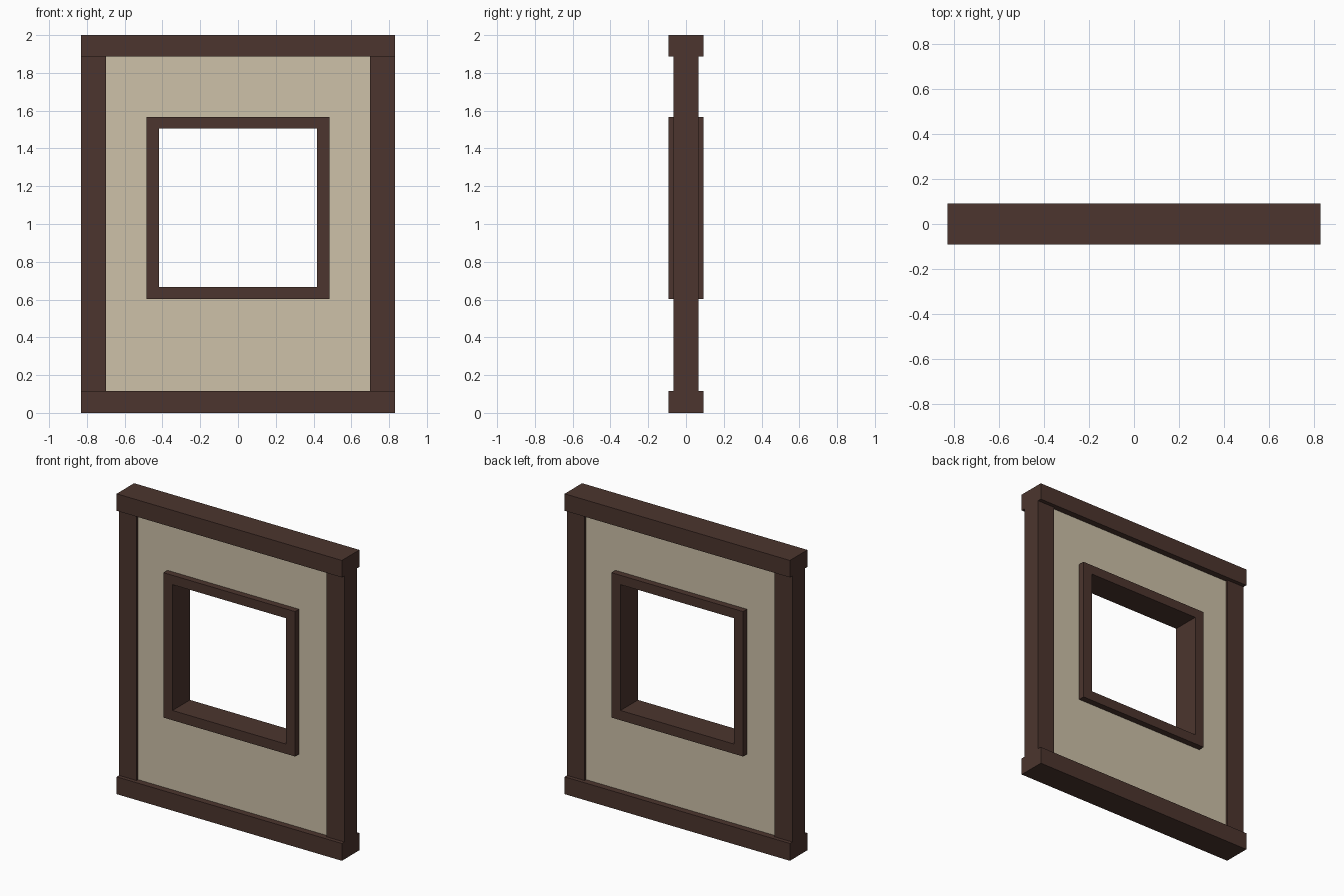
import bpy, bmesh

if "Cube" in bpy.data.objects:
    bpy.data.objects.remove(bpy.data.objects["Cube"])


def material(name, srgb):
    m = bpy.data.materials.new(name)
    lin = [((c / 255 + 0.055) / 1.055) ** 2.4 for c in srgb]
    m.diffuse_color = (*lin, 1)
    m.use_nodes = True
    m.node_tree.nodes["Principled BSDF"].inputs["Base Color"].default_value = m.diffuse_color
    return m


wood = material("dark wood", (76, 53, 46))
plaster = material("beige plaster", (205, 193, 168))


def finish(name, bm, mat):
    mesh = bpy.data.meshes.new(name)
    bmesh.ops.recalc_face_normals(bm, faces=bm.faces)
    bm.to_mesh(mesh)
    bm.free()
    mesh.materials.append(mat)
    bpy.context.collection.objects.link(bpy.data.objects.new(name, mesh))


def box(name, x0, x1, depth, z0, z1, mat):
    """Box centred on y = 0 with the given half depth."""
    bm = bmesh.new()
    bmesh.ops.create_cube(bm, size=1)
    for v in bm.verts:
        v.co = (x1 if v.co.x > 0 else x0,
                depth if v.co.y > 0 else -depth,
                z1 if v.co.z > 0 else z0)
    finish(name, bm, mat)


def ring(name, outer, inner, depth, mat):
    """Rectangular ring; outer and inner are (half width, bottom, top)."""
    bm = bmesh.new()
    loops = []
    for (w, z0, z1), y in ((outer, -depth), (inner, -depth),
                           (inner, depth), (outer, depth)):
        loops.append([bm.verts.new((x, y, z)) for x, z in
                      ((-w, z0), (w, z0), (w, z1), (-w, z1))])
    for a, b in zip(loops, loops[1:] + loops[:1]):
        for i in range(4):
            j = (i + 1) % 4
            bm.faces.new((a[i], a[j], b[j], b[i]))
    finish(name, bm, mat)


# Top and bottom rails
box("bottom_rail", -0.83, 0.83, 0.092, 0, 0.115, wood)
box("top_rail", -0.83, 0.83, 0.092, 1.887, 2, wood)

# Side posts
for side, s in (("left", -1), ("right", 1)):
    box(side + "_post", *sorted((s * 0.70, s * 0.83)), 0.066, 0.115, 1.887, wood)

# Plaster wall with its opening, and the window frame lining it
ring("wall_panel", (0.70, 0.115, 1.887), (0.45, 0.635, 1.535), 0.05, plaster)
ring("window_frame", (0.485, 0.602, 1.567), (0.418, 0.667, 1.505), 0.092, wood)
